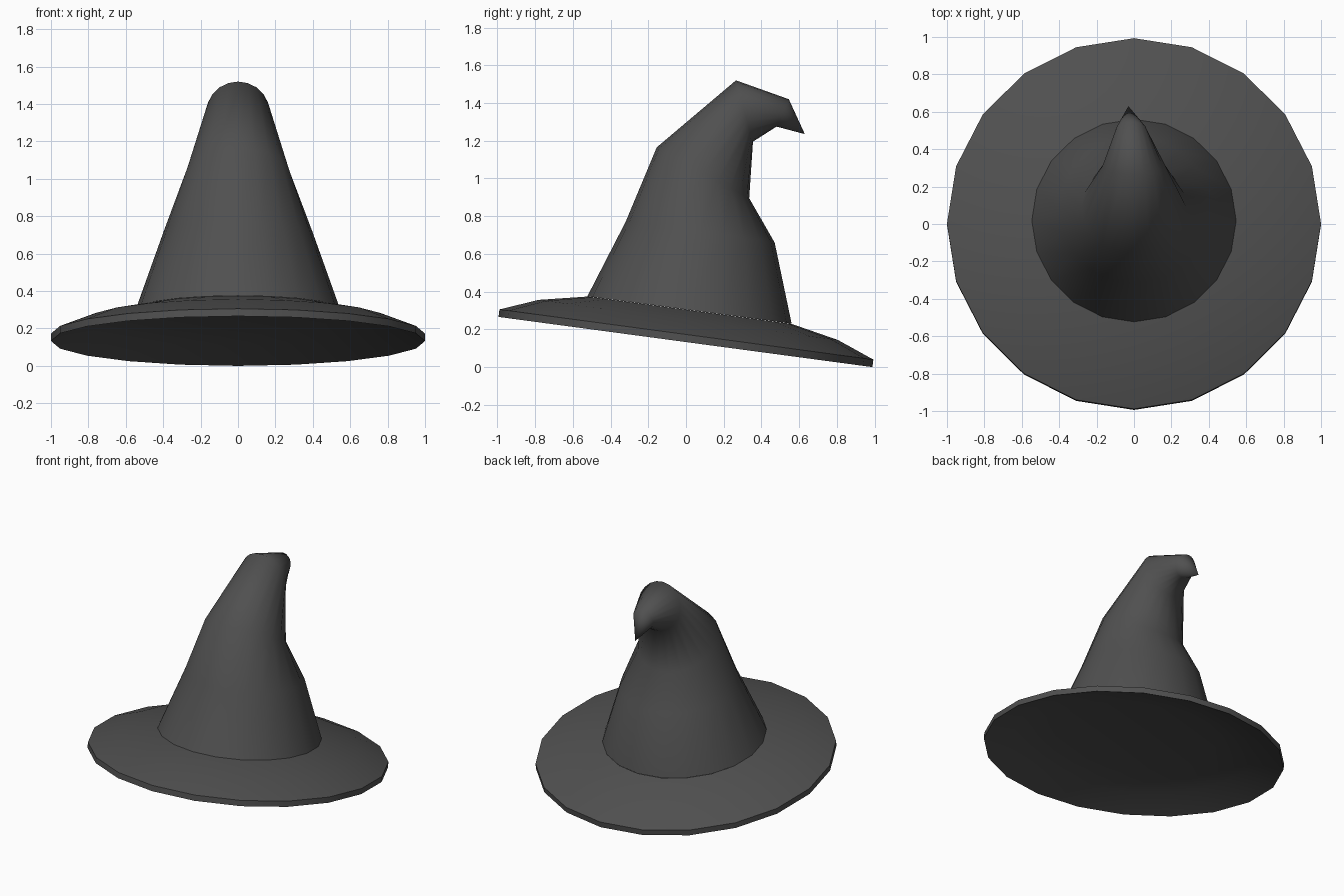
import bpy, bmesh, math
from mathutils import Vector

if "Cube" in bpy.data.objects:
    bpy.data.objects.remove(bpy.data.objects["Cube"])

SIDES = 20
TILT = math.asin(0.133)          # brim leans down toward the back
BASE = Vector((0, -0.003, 0.133))  # centre of the brim's lower edge

felt = bpy.data.materials.new("dark grey felt")
felt.diffuse_color = (0.08, 0.08, 0.08, 1)
felt.use_nodes = True
felt.node_tree.nodes["Principled BSDF"].inputs["Base Color"].default_value = felt.diffuse_color


def ring(bm, centre, radius, tilt):
    """Circle of vertices whose +y end is lowered by the tilt angle."""
    u = Vector((0, math.cos(tilt), -math.sin(tilt)))
    verts = []
    for i in range(SIDES):
        a = 2 * math.pi * i / SIDES
        verts.append(bm.verts.new(centre + Vector((radius * math.cos(a), 0, 0)) + u * radius * math.sin(a)))
    return verts


def bridge(bm, a, b):
    for i in range(SIDES):
        j = (i + 1) % SIDES
        bm.faces.new((a[i], a[j], b[j], b[i]))


def finish(bm, name, angle):
    mesh = bpy.data.meshes.new(name)
    bm.to_mesh(mesh)
    bm.free()
    mesh.materials.append(felt)
    ob = bpy.data.objects.new(name, mesh)
    bpy.context.collection.objects.link(ob)
    bpy.ops.object.select_all(action='DESELECT')
    ob.select_set(True)
    bpy.context.view_layer.objects.active = ob
    bpy.ops.object.shade_smooth_by_angle(angle=math.radians(angle))


# Brim: sloped disc, hollowed underneath with a flat recessed centre
bm = bmesh.new()
up = Vector((0, math.sin(TILT), math.cos(TILT)))
profile = [(0.545, 0.13), (0.80, 0.08), (1.0, 0.0), (1.0, 0.04), (0.80, 0.118), (0.545, 0.17)]
rings = [ring(bm, BASE + up * h, r, TILT) for r, h in profile]
for a, b in zip(rings, rings[1:]):
    bridge(bm, a, b)
bm.faces.new(list(reversed(rings[0])))
finish(bm, "brim", 30)

# Crown: tapered rings between front and back points (y, z), bent to a drooping tip
bm = bmesh.new()
sections = [
    (0.0, (-0.523, 0.375), (0.560, 0.230)),
    (0.0, (-0.320, 0.770), (0.470, 0.660)),
    (0.0, (-0.155, 1.165), (0.335, 0.895)),
    (0.0, (0.265, 1.520), (0.355, 1.195)),
    (-0.015, (0.545, 1.420), (0.480, 1.275)),
]
rings = []
for x, f, b in sections:
    f, b = Vector((x, *f)), Vector((x, *b))
    d = b - f
    rings.append(ring(bm, (f + b) / 2, d.length / 2, math.atan2(-d.z, d.y)))
for a, b in zip(rings, rings[1:]):
    bridge(bm, a, b)
tip = bm.verts.new((-0.03, 0.63, 1.235))
for i in range(SIDES):
    bm.faces.new((rings[-1][i], rings[-1][(i + 1) % SIDES], tip))
finish(bm, "crown", 180)
